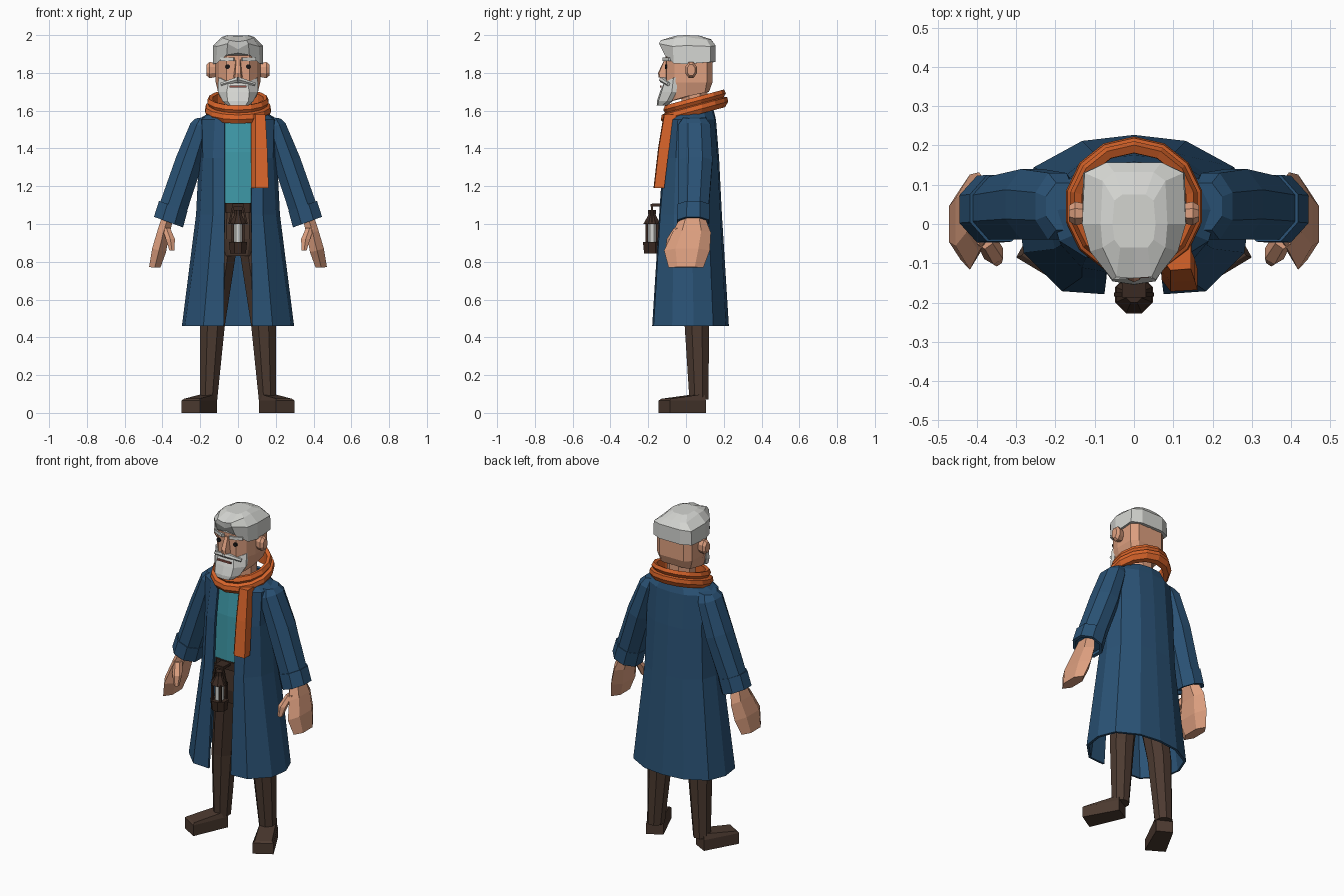
import bpy, bmesh, math
from mathutils import Vector


def material(name, r, g, b):
    lin = [(c / 255 / 12.92) if c < 11 else ((c / 255 + 0.055) / 1.055) ** 2.4 for c in (r, g, b)]
    m = bpy.data.materials.new(name)
    m.diffuse_color = (*lin, 1)
    return m


BLUE = material("coat blue", 42, 82, 117)
TEAL = material("shirt teal", 62, 153, 168)
ORANGE = material("scarf orange", 216, 100, 42)
SKIN = material("skin", 222, 160, 128)
HAIR = material("hair grey", 212, 213, 209)
BROWN = material("trouser brown", 76, 58, 48)
DARK = material("lantern dark", 58, 42, 34)
BLACK = material("eye black", 25, 22, 22)
LIP = material("lip red", 150, 85, 75)
X, Y, Z = Vector((1, 0, 0)), Vector((0, 1, 0)), Vector((0, 0, 1))


def loft(name, rings, mat, closed=True, caps=True, loop=False, mirror=False):
    """Skin a series of rings that all have the same number of points."""
    bm = bmesh.new()
    vs = [[bm.verts.new(p) for p in r] for r in rings]
    n = len(vs[0])
    pairs = list(zip(vs, vs[1:])) + ([(vs[-1], vs[0])] if loop else [])
    for a, b in pairs:
        for i in range(n if closed else n - 1):
            j = (i + 1) % n
            bm.faces.new((a[i], a[j], b[j], b[i]))
    if closed and caps and not loop:
        bm.faces.new(vs[0])
        bm.faces.new(vs[-1])
    bmesh.ops.recalc_face_normals(bm, faces=bm.faces)
    me = bpy.data.meshes.new(name)
    bm.to_mesh(me)
    bm.free()
    me.materials.append(mat)
    ob = bpy.data.objects.new(name, me)
    bpy.context.collection.objects.link(ob)
    if mirror:
        ob.modifiers.new("mirror", 'MIRROR').use_mirror_merge = False
    return ob


def sym(half, z=None):
    """Half outline from the front to the back centre, completed on the other side."""
    half = [(*p, z) if z is not None else p for p in half]
    return half + [(-x, y, h) for x, y, h in reversed(half) if x > 0]


def ring(c, a, b, u=X, v=Y, n=8):
    """Regular ring whose flats lie at a along u and b along v."""
    k = 1 / math.cos(math.pi / n)
    return [Vector(c) + k * (a * math.cos(t) * u + b * math.sin(t) * v)
            for t in ((i + 0.5) * math.tau / n for i in range(n))]


def tilted(c, a, b, deg, n=8):
    t = math.radians(deg)
    return ring(c, a, b, Vector((math.cos(t), 0, math.sin(t))), Y, n)


def bar(name, p, q, a, b, mat, mirror=False, n=4, end=1):
    """Straight bar from p to q, half-size a sideways and b across."""
    d = (Vector(q) - Vector(p)).normalized()
    u = d.cross(Y if abs(d.y) < 0.8 else Z).normalized()
    v = d.cross(u)
    return loft(name, [ring(p, a, b, u, v, n), ring(q, a * end, b * end, u, v, n)], mat, mirror=mirror)


# Boots and trousers
foot = [(0.30, -0.085), (0.20, -0.145), (0.11, 0.06), (0.195, 0.105)]
foot_top = [(0.285, -0.08, 0.075), (0.205, -0.13, 0.075), (0.115, 0.055, 0.1), (0.19, 0.098, 0.1)]
loft("boot", [[(*p, 0.0) for p in foot], [(*p, 0.065) for p in foot], foot_top], BROWN, mirror=True)
loft("trouser_leg", [ring((0.155, 0.068, 0.07), 0.045, 0.05), ring((0.135, 0.058, 0.46), 0.065, 0.065),
                     ring((0.075, 0.03, 0.9), 0.073, 0.09)], BROWN, mirror=True)
loft("trouser_hips", [ring((0, 0.02, 0.83), 0.12, 0.08), ring((0, 0.02, 0.92), 0.15, 0.105),
                      ring((0, 0.02, 1.09), 0.14, 0.115)], BROWN)

# Shirt and belt
loft("shirt", [sym([(0, -0.108), (0.085, -0.102), (0.15, 0), (0.13, 0.11), (0, 0.14)], 1.08),
               sym([(0, -0.1), (0.085, -0.092), (0.15, 0), (0.13, 0.1), (0, 0.13)], 1.38),
               sym([(0, -0.075), (0.085, -0.068), (0.13, 0), (0.12, 0.09), (0, 0.12)], 1.58)], TEAL)
loft("belt", [ring((0, 0.015, z), 0.155, 0.13) for z in (1.06, 1.11)], DARK)

# Open long coat
coat_rings = [
    sym([(0.075, -0.172), (0.18, -0.165), (0.275, -0.07), (0.29, 0.04), (0.25, 0.14), (0.13, 0.205), (0, 0.22)], 0.46),
    sym([(0.07, -0.135), (0.13, -0.13), (0.195, -0.06), (0.215, 0.03), (0.19, 0.115), (0.1, 0.175), (0, 0.183)], 1.05),
    sym([(0.07, -0.115), (0.13, -0.105), (0.18, -0.05), (0.2, 0.03), (0.18, 0.11), (0.09, 0.16), (0, 0.168)], 1.35),
    sym([(0.07, -0.085), (0.12, -0.08), (0.185, -0.04), (0.205, 0.035), (0.18, 0.1), (0.09, 0.145), (0, 0.152)], 1.55),
    sym([(0.06, -0.05), (0.09, -0.045), (0.11, -0.01), (0.12, 0.04), (0.11, 0.09), (0.07, 0.13), (0, 0.14)], 1.6)]
coat = loft("coat", coat_rings, BLUE, closed=False)
solid = coat.modifiers.new("thickness", 'SOLIDIFY')
solid.thickness, solid.offset = 0.014, 0

# Sleeves with turned-up cuffs
loft("sleeve", [tilted((0.18, 0.045, 1.565), 0.045, 0.06, -8), tilted((0.195, 0.045, 1.52), 0.058, 0.085, 15),
                tilted((0.26, 0.05, 1.33), 0.072, 0.09, 20), tilted((0.345, 0.04, 1.08), 0.075, 0.08, 20)],
     BLUE, mirror=True)
loft("cuff", [tilted((0.343, 0.04, 1.095), 0.08, 0.085, 20), tilted((0.368, 0.038, 1.01), 0.082, 0.085, 20),
              tilted((0.368, 0.038, 1.01), 0.066, 0.07, 20), tilted((0.362, 0.038, 1.03), 0.064, 0.068, 20)],
     BLUE, mirror=True)

# Mitten hands and thumbs
loft("hand", [tilted((0.37, 0.035, 1.04), 0.03, 0.055, 20, 6), tilted((0.395, 0.03, 0.955), 0.033, 0.088, 18, 6),
              tilted((0.418, 0.005, 0.86), 0.038, 0.105, 15, 6), tilted((0.441, 0, 0.77), 0.03, 0.08, 3, 6)],
     SKIN, mirror=True)
loft("thumb", [tilted((0.38, -0.035, 0.98), 0.02, 0.025, 0, 6), tilted((0.358, -0.075, 0.92), 0.024, 0.024, 0, 6),
               tilted((0.35, -0.092, 0.86), 0.013, 0.014, 0, 6)], SKIN, mirror=True)

# Scarf wrap (tilted, two folds) and hanging end
fold = [(0.135, -0.045), (0.163, -0.045), (0.178, -0.02), (0.174, 0.004),
        (0.155, 0.01), (0.166, 0.028), (0.156, 0.05), (0.136, 0.045)]
wrap = []
for i in range(14):
    t = (i + 0.5) * math.tau / 14
    wrap.append([(r * math.cos(t), 0.045 + r * math.sin(t), 1.62 + h + 0.27 * r * math.sin(t)) for r, h in fold])
loft("scarf_wrap", wrap, ORANGE, loop=True)
loft("scarf_end", [[(0.07, y0 + 0.03, z), (0.093, y0, z), (x, y0 + 0.004, z), (x, y1, z), (0.07, y1, z)]
                   for z, y0, y1, x in ((1.19, -0.172, -0.115, 0.162), (1.4, -0.148, -0.09, 0.155),
                                        (1.58, -0.118, -0.05, 0.145))], ORANGE)

# Neck and head
loft("neck", [ring((0, 0.045, z), 0.075, 0.07) for z in (1.55, 1.74)], SKIN)
face = [(0, -0.108), (0.06, -0.103), (0.1, -0.06), (0.118, 0), (0.118, 0.11), (0.08, 0.14), (0, 0.14)]
loft("head", [sym([(0, -0.1, 1.645), (0.05, -0.095, 1.645), (0.085, -0.05, 1.66), (0.1, 0, 1.675),
                   (0.1, 0.1, 1.695), (0.07, 0.122, 1.7), (0, 0.122, 1.7)]),
              sym(face, 1.75), sym(face, 1.93)], SKIN)
loft("ear", [ring((x, 0.027, 1.815), a, b, Y, Z) for x, a, b in
             ((0.11, 0.022, 0.035), (0.15, 0.03, 0.043), (0.166, 0.02, 0.03))], SKIN, mirror=True)
loft("nose", [sym([(0, -0.145), (0.016, -0.14), (0.026, -0.1), (0, -0.09)], 1.775),
              sym([(0, -0.148), (0.014, -0.142), (0.022, -0.1), (0, -0.09)], 1.80),
              sym([(0, -0.115), (0.01, -0.113), (0.014, -0.1), (0, -0.09)], 1.87)], SKIN)
bar("eye", (0.055, -0.1, 1.833), (0.055, -0.11, 1.833), 0.012, 0.012, BLACK, True, 8)
bar("eyebrow", (0.02, -0.113, 1.872), (0.092, -0.082, 1.872), 0.009, 0.011, HAIR, True)

# Hair cap with swept-up fringe
loft("hair", [
    sym([(0, -0.115, 1.905), (0.06, -0.112, 1.895), (0.113, -0.065, 1.85), (0.132, 0, 1.847),
         (0.13, 0.13, 1.857), (0.07, 0.157, 1.857), (0, 0.157, 1.857)]),
    sym([(0, -0.125, 1.925), (0.055, -0.142, 1.955), (0.112, -0.07, 1.94), (0.132, 0, 1.945),
         (0.126, 0.13, 1.94), (0.07, 0.157, 1.945), (0, 0.157, 1.945)]),
    sym([(0, -0.138, 1.965), (0.045, -0.135, 1.972), (0.08, -0.06, 1.985), (0.085, 0, 1.99),
         (0.08, 0.11, 1.975), (0.05, 0.132, 1.975), (0, 0.132, 1.978)]),
    sym([(0, -0.06, 1.995), (0.035, -0.06, 1.995), (0.05, -0.04, 1.998), (0.055, 0, 2.0),
         (0.05, 0.06, 1.998), (0.03, 0.075, 1.996), (0, 0.075, 1.996)])], HAIR)

# Beard, moustache and mouth
loft("beard", [
    sym([(0, -0.118, 1.745), (0.05, -0.114, 1.75), (0.104, -0.066, 1.775), (0.1, -0.045, 1.775), (0, -0.045, 1.75)]),
    sym([(0, -0.138), (0.06, -0.13), (0.106, -0.075), (0.1, -0.05), (0, -0.05)], 1.70),
    sym([(0, -0.154), (0.055, -0.146), (0.082, -0.1), (0.075, -0.075), (0, -0.07)], 1.65),
    sym([(0, -0.155), (0.04, -0.148), (0.055, -0.125), (0.045, -0.1), (0, -0.1)], 1.628)], HAIR)
bar("moustache", (0, -0.128, 1.765), (0.088, -0.092, 1.74), 0.014, 0.014, HAIR, True, 6, 0.6)
bar("mouth", (-0.045, -0.133, 1.727), (0.045, -0.133, 1.727), 0.005, 0.004, LIP)

# Lantern hung from the belt
LX, LY = 0.0, -0.18
for part, z0, z1, r0, r1, mat in (("lantern_base", 0.845, 0.905, 0.042, 0.048, DARK),
                                  ("lantern_glass", 0.905, 1.0, 0.024, 0.024, HAIR),
                                  ("lantern_roof", 1.0, 1.05, 0.046, 0.018, DARK),
                                  ("lantern_chimney", 1.05, 1.075, 0.02, 0.02, DARK)):
    loft(part, [ring((LX, LY, z0), r0, r0), ring((LX, LY, z1), r1, r1)], mat)
for i in range(4):
    a = math.radians(45 + 90 * i)
    x, y = LX + 0.039 * math.cos(a), LY + 0.039 * math.sin(a)
    bar("lantern_post", (x, y, 0.9), (x, y, 1.005), 0.006, 0.006, DARK)
bar("lantern_handle", (0.046, LY, 1.0), (0.025, LY, 1.1), 0.005, 0.005, DARK, True)
bar("lantern_grip", (-0.03, LY, 1.1), (0.03, LY, 1.1), 0.007, 0.007, DARK)
bar("lantern_strap", (0, LY, 1.1), (0, -0.1, 1.1), 0.03, 0.008, DARK)
